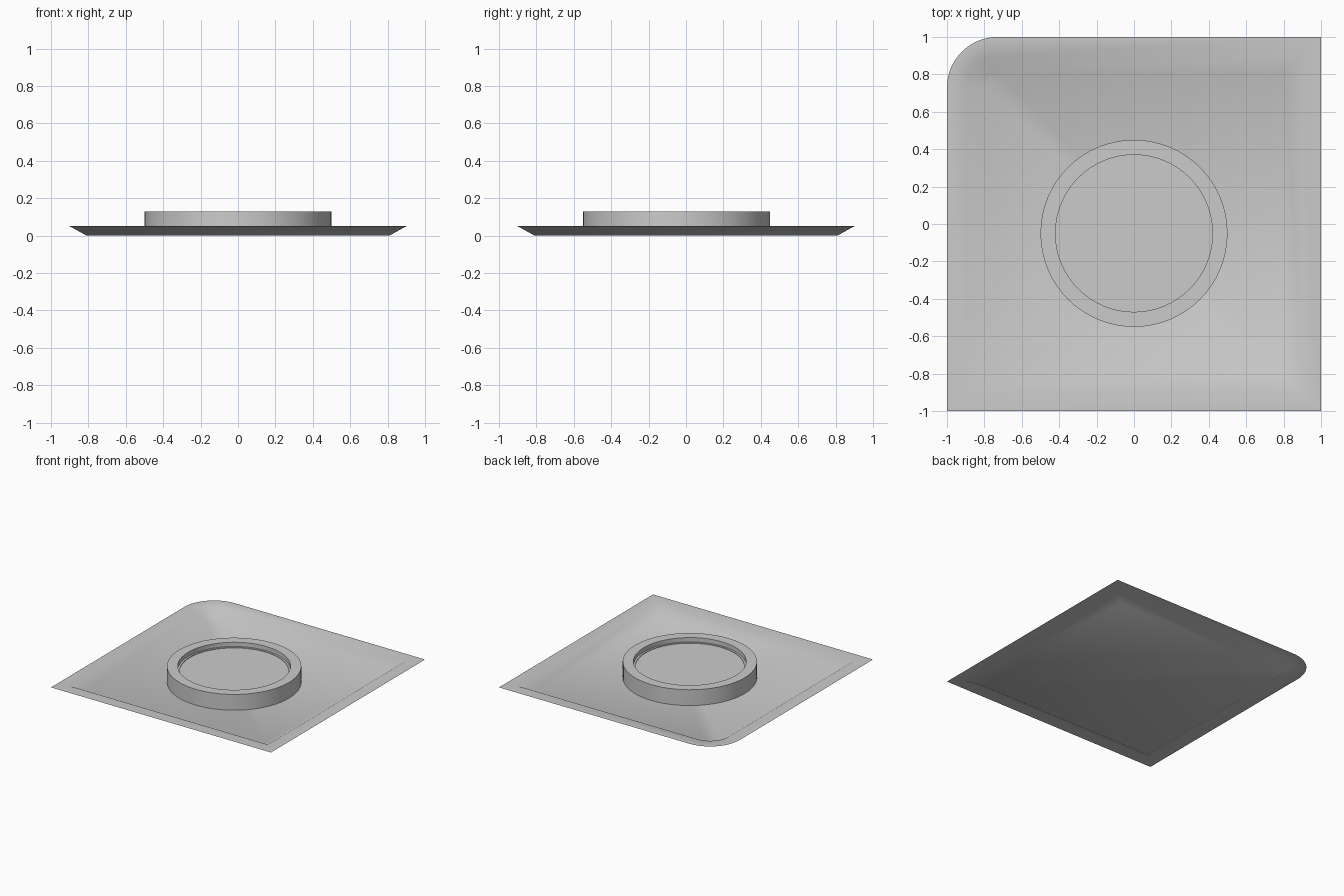
import bpy
import bmesh
from math import sin, cos, pi, radians

if "Cube" in bpy.data.objects:
    bpy.data.objects.remove(bpy.data.objects["Cube"])

grey = bpy.data.materials.new("plain grey")
grey.use_nodes = True
grey.diffuse_color = (0.6, 0.6, 0.6, 1)
grey.node_tree.nodes["Principled BSDF"].inputs["Base Color"].default_value = (0.6, 0.6, 0.6, 1)


def finish(name, bm):
    mesh = bpy.data.meshes.new(name)
    bm.to_mesh(mesh)
    bm.free()
    mesh.materials.append(grey)
    obj = bpy.data.objects.new(name, mesh)
    bpy.context.collection.objects.link(obj)
    bpy.ops.object.select_all(action="DESELECT")
    obj.select_set(True)
    bpy.context.view_layer.objects.active = obj
    bpy.ops.object.shade_smooth_by_angle(angle=radians(30))
    return obj


def bridge(bm, lower, upper):
    n = len(lower)
    for i in range(n):
        j = (i + 1) % n
        bm.faces.new((lower[i], lower[j], upper[j], upper[i]))


# Tray: square outline with one rounded back corner, as nested loops
CORNER = 0.73
STEPS = 16


def tray_loop(bm, half, z):
    r = half - CORNER
    points = [(-half, -half), (half, -half), (half, half)]
    for i in range(STEPS + 1):
        a = pi / 2 + pi / 2 * i / STEPS
        points.append((-CORNER + r * cos(a), CORNER + r * sin(a)))
    return [bm.verts.new((x, y, z)) for x, y in points]


bm = bmesh.new()
floor, slope_top, rim = [tray_loop(bm, h, z) for h, z in ((0.81, 0), (0.9, 0.05), (1, 0.05))]
bm.faces.new(floor)
bridge(bm, slope_top, floor)
bridge(bm, rim, slope_top)
bmesh.ops.recalc_face_normals(bm, faces=bm.faces)
if bm.faces[:][0].normal.z < 0:
    bmesh.ops.reverse_faces(bm, faces=bm.faces)
finish("tray", bm)

# Round raised holder: outer wall, flat top, inner wall, ledge and recessed floor
SIDES = 64
profile = [(0.5, 0), (0.5, 0.13), (0.42, 0.13), (0.42, 0.095), (0.405, 0.095), (0.405, 0.09)]
bm = bmesh.new()
rings = [[bm.verts.new((r * cos(2 * pi * i / SIDES), r * sin(2 * pi * i / SIDES) - 0.05, z))
          for i in range(SIDES)] for r, z in profile]
for lower, upper in zip(rings, rings[1:]):
    bridge(bm, lower, upper)
bm.faces.new(rings[-1])
finish("round_holder", bm)
